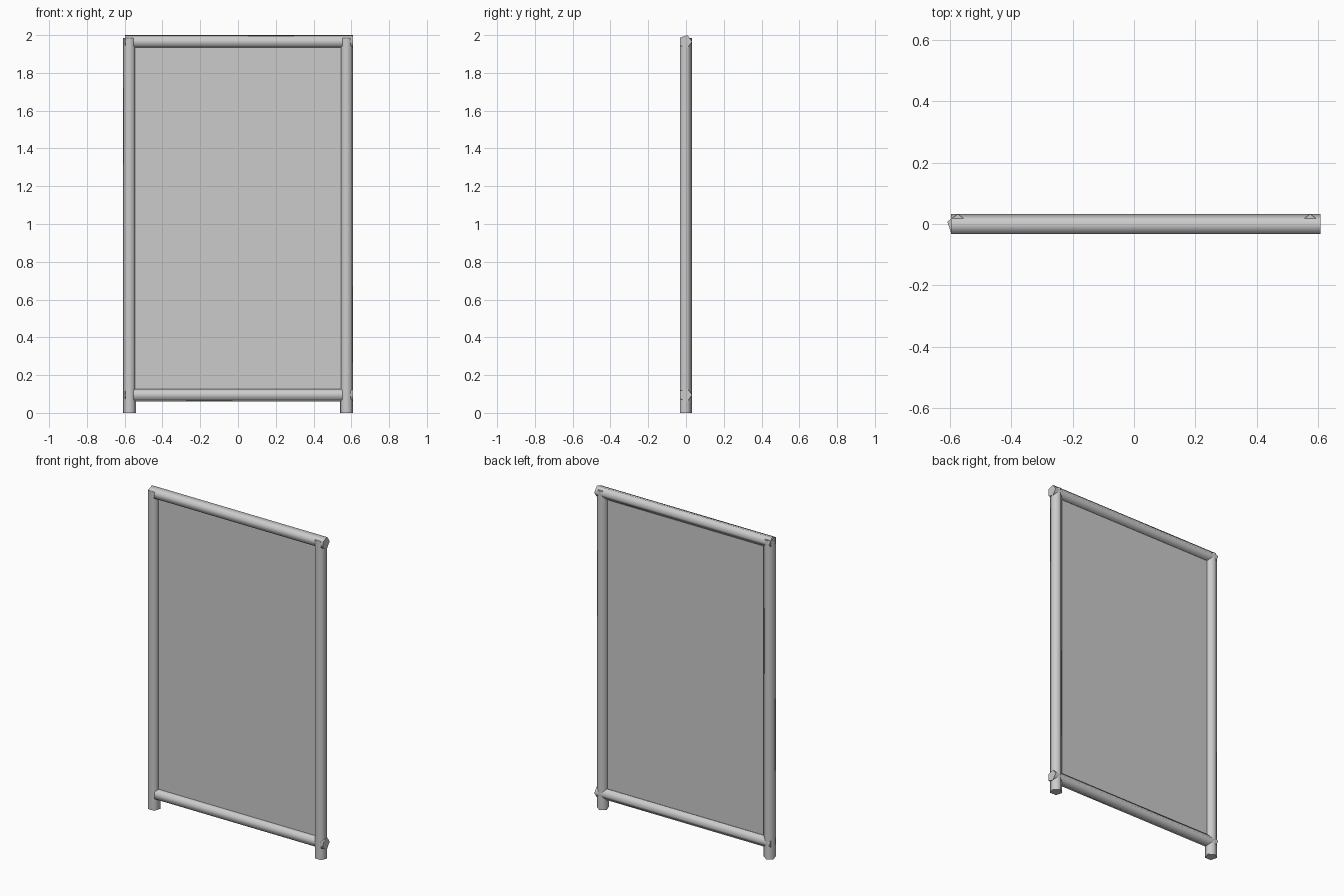
import bpy, math

if "Cube" in bpy.data.objects:
    bpy.data.objects.remove(bpy.data.objects["Cube"])

R = 0.036            # tube radius (five-sided, one corner facing the back)
YC = -0.0034         # tube axis, so the pentagon is centred on y = 0
POST_X = 0.575
LOW_Z, HIGH_Z = 0.095, 2.0 - R * math.sin(math.radians(72))


def tube(name, centre, length, along_x=False):
    bpy.ops.mesh.primitive_cylinder_add(
        vertices=5, radius=R, depth=length, location=centre,
        rotation=(0, math.pi / 2 if along_x else 0, 0))
    ob = bpy.context.object
    ob.name = name
    bpy.ops.object.shade_smooth_by_angle(angle=math.radians(80))
    return ob


# Upright posts
POST_H = 1.985
for side, s in (("left", -1), ("right", 1)):
    tube(side + "_post", (s * POST_X, YC, POST_H / 2), POST_H)

# Cross rails, slightly offset to the right
X0, X1 = -0.597, 0.609
for name, z in (("bottom_rail", LOW_Z), ("top_rail", HIGH_Z)):
    tube(name, ((X0 + X1) / 2, YC, z), X1 - X0, along_x=True)

# Flat sheet filling the frame
bpy.ops.mesh.primitive_plane_add(size=1, location=(0, YC, (LOW_Z + HIGH_Z) / 2),
                                 rotation=(math.pi / 2, 0, 0))
panel = bpy.context.object
panel.name = "panel"
panel.scale = (2 * POST_X, HIGH_Z - LOW_Z, 1)
